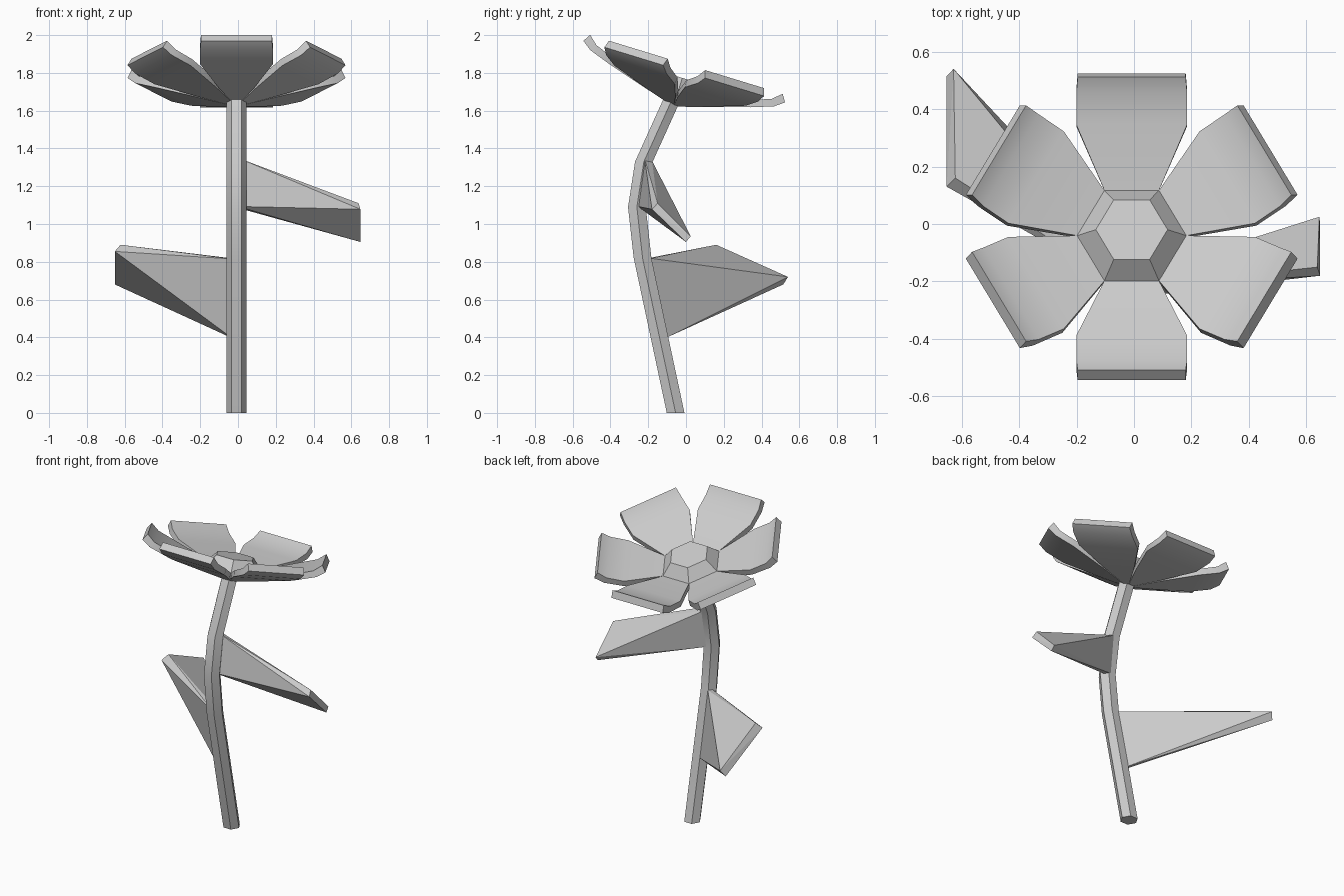
import bpy, bmesh, math
from mathutils import Matrix

if "Cube" in bpy.data.objects:
    bpy.data.objects.remove(bpy.data.objects["Cube"])


def make_object(name, verts, faces, hull=False):
    """Mesh object with outward normals; hull=True wraps the points as a convex solid."""
    mesh = bpy.data.meshes.new(name)
    mesh.from_pydata(verts, [], [] if hull else faces)
    bm = bmesh.new()
    bm.from_mesh(mesh)
    if hull:
        bmesh.ops.convex_hull(bm, input=bm.verts)
    bmesh.ops.recalc_face_normals(bm, faces=bm.faces)
    bm.to_mesh(mesh)
    bm.free()
    obj = bpy.data.objects.new(name, mesh)
    bpy.context.collection.objects.link(obj)
    return obj


def loft(name, rings, hull=False):
    """Closed solid through equal-sized rings."""
    n = len(rings[0])
    verts = [p for ring in rings for p in ring]
    faces = [tuple(range(n)), tuple(range(len(verts) - n, len(verts)))]
    for k in range(len(rings) - 1):
        for i in range(n):
            a, b = k * n + i, k * n + (i + 1) % n
            faces.append((a, b, b + n, a + n))
    return make_object(name, verts, faces, hull)


def hexagon(x, y, z, r):
    return [(x + r * math.cos(i * math.pi / 3), y + r * math.sin(i * math.pi / 3), z)
            for i in range(6)]


def smooth(obj):
    bpy.ops.object.select_all(action='DESELECT')
    obj.select_set(True)
    bpy.context.view_layer.objects.active = obj
    bpy.ops.object.shade_smooth_by_angle(angle=math.radians(30))


CX = -0.008

# Bent six-sided stem: (y, z) path
stem_path = [(-0.055, 0), (-0.23, 0.82), (-0.26, 1.09), (-0.223, 1.33), (-0.07, 1.668)]
smooth(loft("stem", [hexagon(CX, y, z, 0.054) for y, z in stem_path]))

# Flower head, tilted towards the front viewer's far side
head = Matrix.Translation((CX, -0.065, 1.625)) @ Matrix.Rotation(math.radians(-17), 4, 'X')

# Petals: (radius, height) profiles of the underside and top, and half widths
under = [(0.03, 0.005), (0.175, 0.048), (0.39, 0.112), (0.508, 0.153), (0.558, 0.19)]
top = [(0.03, 0.045), (0.1645, 0.084), (0.384, 0.15), (0.485, 0.188), (0.533, 0.23)]
half = [0.0173, 0.095, 0.193, 0.193, 0.188]
petal_rings = [[(w, ru, zu), (-w, ru, zu), (-w, rt, zt), (w, rt, zt)]
               for (ru, zu), (rt, zt), w in zip(under, top, half)]
for i in range(6):
    petal = loft(f"petal_{i + 1}", petal_rings)
    petal.data.transform(head @ Matrix.Rotation(i * math.pi / 3, 4, 'Z'))
    smooth(petal)

# Raised bevelled flower centre
centre = loft("flower_centre", [hexagon(0, 0, 0.06, 0.13), hexagon(0, 0, 0.084, 0.19),
                                hexagon(0, 0, 0.155, 0.125)])
centre.data.transform(head)

# Twisted tapering leaves: root and tip cross-sections
loft("right_leaf", [
    [(0.0, -0.22, 1.35), (0.0, -0.255, 1.093), (0.0, -0.215, 1.085), (0.0, -0.18, 1.335)],
    [(0.648, -0.18, 1.078), (0.648, 0.0, 0.905), (0.645, 0.025, 0.935), (0.638, -0.15, 1.11)]],
    hull=True)
loft("left_leaf", [
    [(-0.03, -0.22, 0.815), (-0.03, -0.14, 0.395), (-0.03, -0.10, 0.40), (-0.03, -0.185, 0.818)],
    [(-0.652, 0.13, 0.855), (-0.652, 0.515, 0.68), (-0.628, 0.54, 0.72), (-0.622, 0.16, 0.89)]],
    hull=True)
